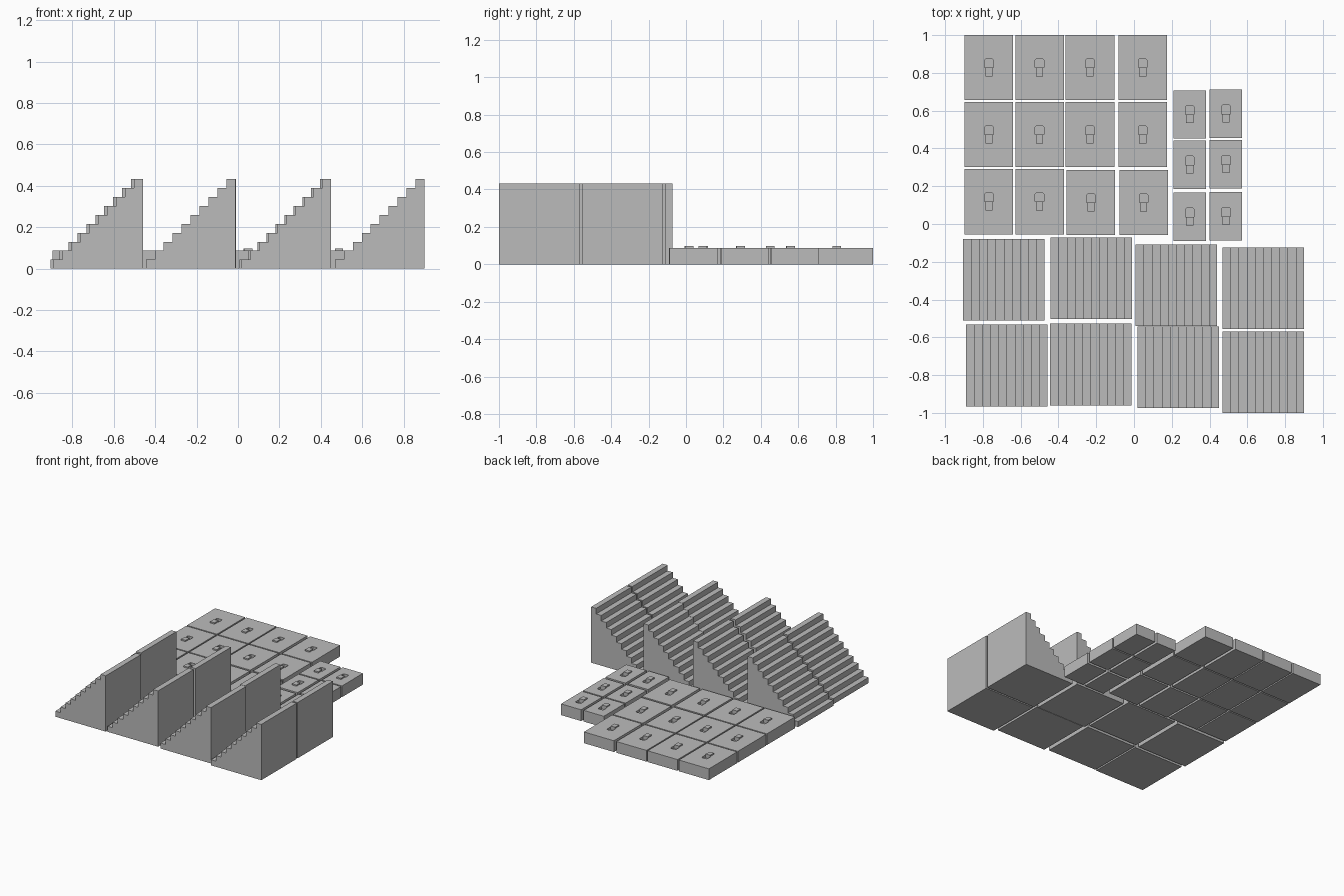
import bpy
import bmesh

cube = bpy.data.objects.get("Cube")
if cube:
    bpy.data.objects.remove(cube, do_unlink=True)

grey = bpy.data.materials.new("stone grey")
grey.use_nodes = True
colour = (0.5, 0.5, 0.5, 1)
grey.diffuse_color = colour
grey.node_tree.nodes["Principled BSDF"].inputs["Base Color"].default_value = colour


def prism(name, profile, to_3d, offset):
    """Extrude a flat profile along offset into a solid."""
    bm = bmesh.new()
    face = bm.faces.new([bm.verts.new(to_3d(a, b)) for a, b in profile])
    ext = bmesh.ops.extrude_face_region(bm, geom=[face])
    moved = [v for v in ext["geom"] if isinstance(v, bmesh.types.BMVert)]
    bmesh.ops.translate(bm, vec=offset, verts=moved)
    bmesh.ops.recalc_face_normals(bm, faces=bm.faces[:])
    mesh = bpy.data.meshes.new(name)
    bm.to_mesh(mesh)
    bm.free()
    obj = bpy.data.objects.new(name, mesh)
    bpy.context.collection.objects.link(obj)
    mesh.materials.append(grey)
    return obj


def box(name, x, y, z, w, d, h):
    """Box centred on x, y with its base at z."""
    corners = [(x - w/2, y - d/2), (x + w/2, y - d/2),
               (x + w/2, y + d/2), (x - w/2, y + d/2)]
    return prism(name, corners, lambda a, b: (a, b, z), (0, 0, h))


# Stair blocks: ten steps rising towards +x
SIZE, STEPS = 0.432, 10


def stair(name, x, y):
    s = SIZE / STEPS
    profile = [(SIZE, 0), (0, 0)]
    for i in range(STEPS):
        profile += [(i * s, (i + 1) * s), ((i + 1) * s, (i + 1) * s)]
    prism(name, profile, lambda a, b: (x + a, y, b), (0, SIZE, 0))


stair_corners = [(-0.89, -0.965), (-0.445, -0.96), (0.018, -0.975), (0.468, -1),
                 (-0.905, -0.512), (-0.442, -0.504), (0.008, -0.54), (0.468, -0.556)]
for i, (x, y) in enumerate(stair_corners):
    stair(f"stair_block_{i + 1}", x, y)


# Floor slabs with a raised peg in front of a chamfered pocket
THICK = 0.087


def slab(name, x, y, w, d):
    body = box(name, x, y, 0, w, d, THICK)
    r, c, deep = 0.023, 0.006, 0.02
    outline = [(-r, 0), (r, 0), (r, 2*r - c), (r - c, 2*r), (c - r, 2*r), (-r, 2*r - c)]
    cutter = prism(name + "_pocket_cutter", outline,
                   lambda a, b: (x + a, y + b, THICK - deep), (0, 0, 2 * deep))
    cut = body.modifiers.new("pocket", "BOOLEAN")
    cut.operation = "DIFFERENCE"
    cut.solver = "EXACT"
    cut.object = cutter
    # Bake the pocket in and drop the cutter
    bpy.context.view_layer.update()
    graph = bpy.context.evaluated_depsgraph_get()
    mesh = bpy.data.meshes.new_from_object(body.evaluated_get(graph))
    body.modifiers.clear()
    body.data = mesh
    bpy.data.objects.remove(cutter, do_unlink=True)
    box(name + "_peg", x, y - r, THICK - 0.002, 0.038, 2 * r, 0.012)


# Large slabs, three rows of four
for row, y in enumerate((0.828, 0.473, 0.118)):
    for col, x in enumerate((-0.768, -0.5, -0.233, 0.046)):
        shift = 0.005 if row == 2 and col > 1 else 0
        slab(f"large_slab_{row + 1}_{col + 1}", x + shift, y - shift, 0.257, 0.345)

# Small slabs, three rows of two
for row, y in enumerate((0.58, 0.313, 0.038)):
    for col, x in enumerate((0.295, 0.487)):
        slab(f"small_slab_{row + 1}_{col + 1}", x, y + 0.003 * col, 0.172, 0.256)
